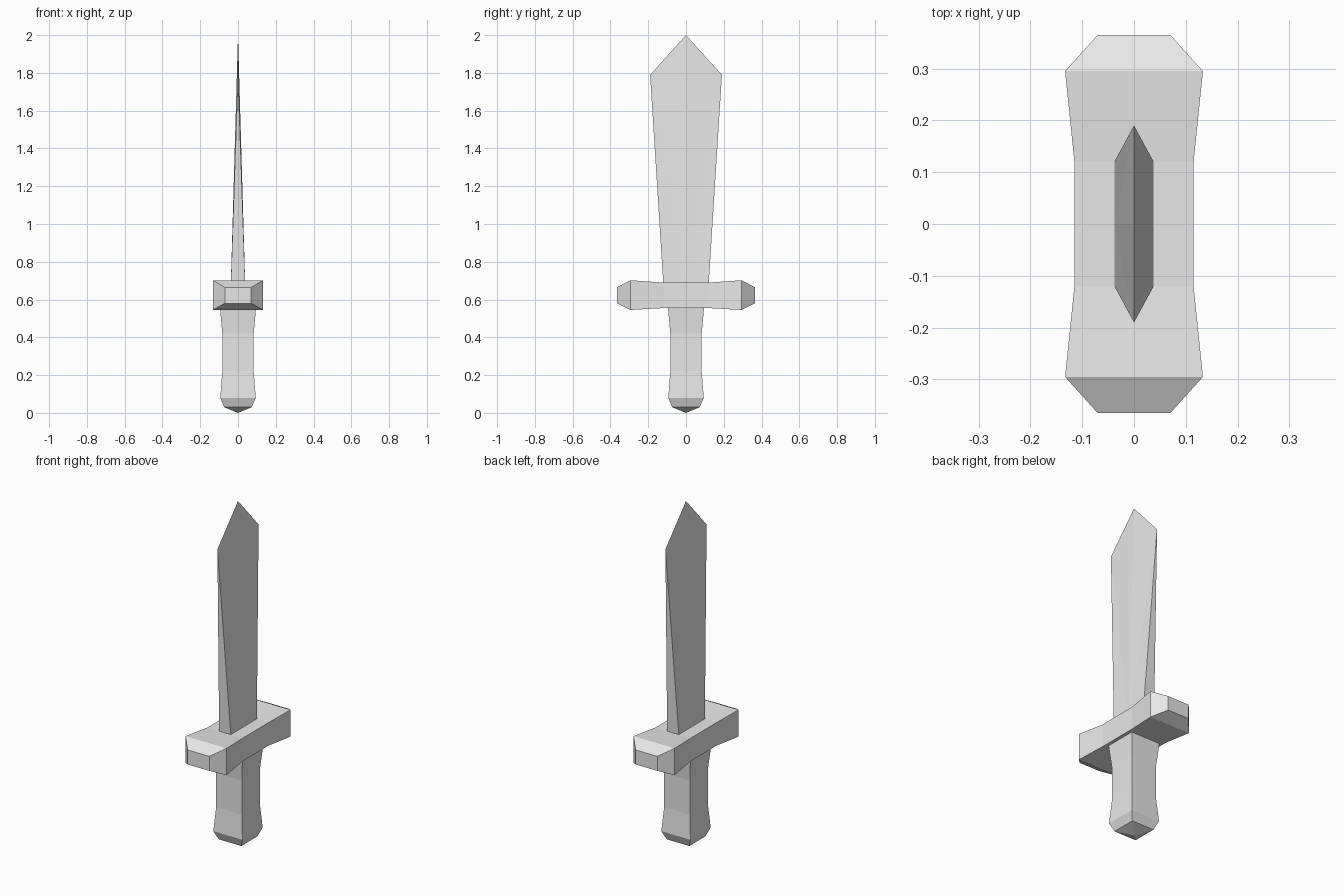
import bpy
import bmesh

cube = bpy.data.objects.get("Cube")
if cube:
    bpy.data.objects.remove(cube, do_unlink=True)

# Single plain grey finish
grey = bpy.data.materials.new("plain_grey")
grey.use_nodes = True
colour = (0.8, 0.8, 0.8, 1)
grey.diffuse_color = colour
grey.node_tree.nodes["Principled BSDF"].inputs["Base Color"].default_value = colour


def finish(name, bm):
    bmesh.ops.remove_doubles(bm, verts=bm.verts, dist=0.0001)
    bmesh.ops.recalc_face_normals(bm, faces=bm.faces)
    mesh = bpy.data.meshes.new(name)
    bm.to_mesh(mesh)
    bm.free()
    mesh.materials.append(grey)
    obj = bpy.data.objects.new(name, mesh)
    bpy.context.collection.objects.link(obj)
    return obj


def loft(name, rings):
    """Skin a list of four-cornered rings and cap both ends."""
    bm = bmesh.new()
    loops = [[bm.verts.new(p) for p in ring] for ring in rings]
    for a, b in zip(loops, loops[1:]):
        for i in range(4):
            j = (i + 1) % 4
            bm.faces.new((a[i], a[j], b[j], b[i]))
    bm.faces.new(loops[0])
    bm.faces.new(loops[-1])
    return finish(name, bm)


CORNERS = ((-1, -1), (1, -1), (1, 1), (-1, 1))

# Handle: square grip flaring at both ends, with a shallow pointed pommel
grip = [(0.03, 0.073), (0.08, 0.094), (0.22, 0.083), (0.42, 0.083), (0.56, 0.096)]
handle = loft("handle", [[(sx * r, sy * r, z) for sx, sy in CORNERS] for z, r in grip])
bm = bmesh.new()
bm.from_mesh(handle.data)
bottom = min(bm.faces, key=lambda f: f.calc_center_median().z)
tip = bmesh.ops.poke(bm, faces=[bottom])["verts"][0]
tip.co.z = 0
bm.to_mesh(handle.data)
bm.free()

# Crossguard: y, half width, low z, high z; mirrored front to back
half = [(0.12, 0.115, 0.555, 0.69), (0.295, 0.133, 0.545, 0.702), (0.365, 0.07, 0.58, 0.665)]
stations = [(-y, w, lo, hi) for y, w, lo, hi in reversed(half)] + half
loft("crossguard", [[(-w, y, lo), (w, y, lo), (w, y, hi), (-w, y, hi)]
                    for y, w, lo, hi in stations])

# Blade: rectangular root narrowing to a sharp, widening edge and a pointed tip
bm = bmesh.new()
root_z, shoulder_z = 0.68, 1.79
for s in (-1, 1):
    x, y = 0.038, s * 0.12
    shoulder = (0, s * 0.19, shoulder_z)
    for t in (-1, 1):
        root, middle = (t * x, y, root_z), (t * x, 0, root_z)
        for tri in ((middle, root, shoulder), (middle, shoulder, (0, 0, 2))):
            bm.faces.new([bm.verts.new(p) for p in tri])
    bm.faces.new([bm.verts.new(p) for p in ((-x, y, root_z), (x, y, root_z), shoulder)])
    bm.faces.new([bm.verts.new(p) for p in
                  ((-x, 0, root_z), (x, 0, root_z), (x, y, root_z), (-x, y, root_z))])
finish("blade", bm)
